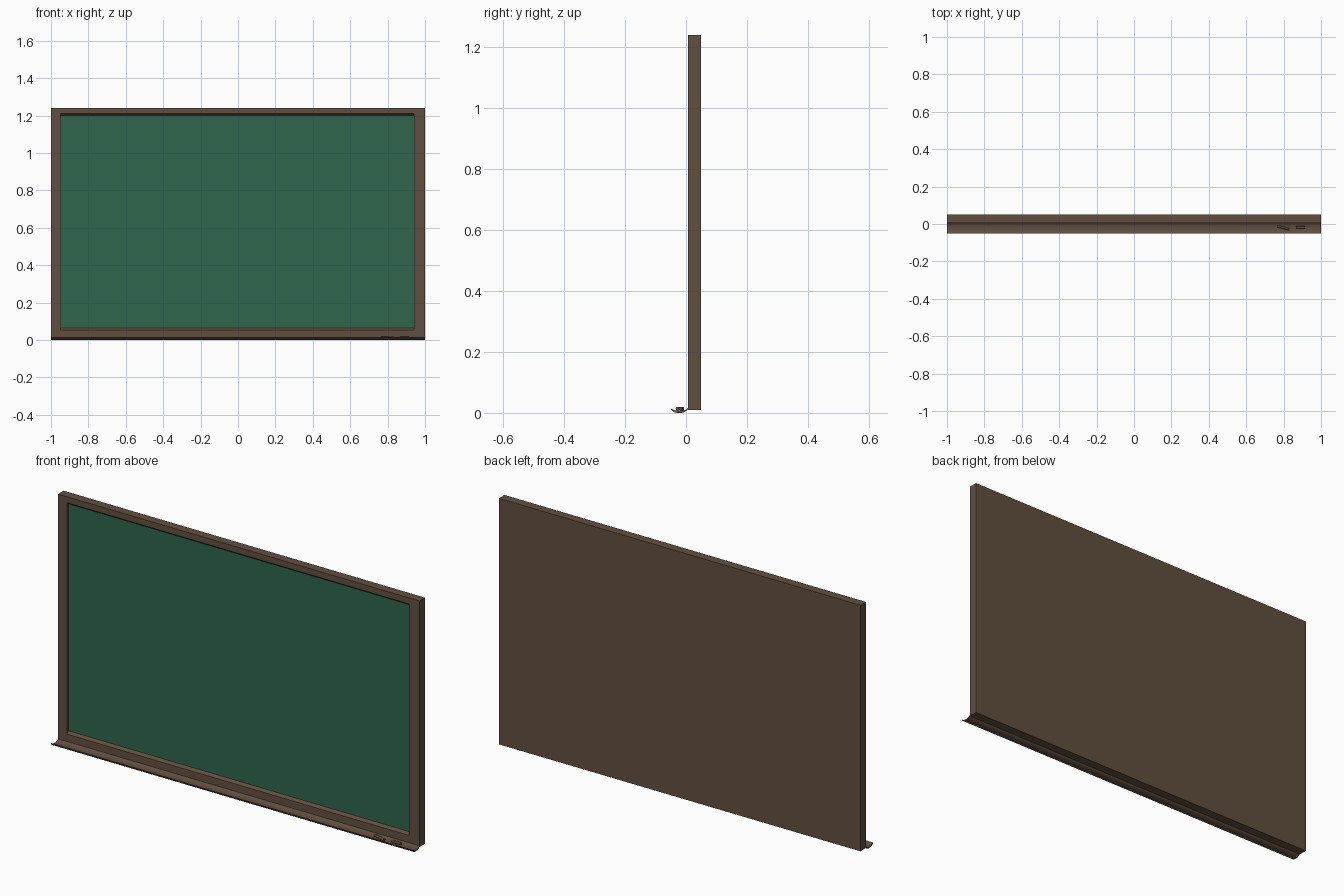
import bpy, math

if "Cube" in bpy.data.objects:
    bpy.data.objects.remove(bpy.data.objects["Cube"])


def material(name, rgb):
    m = bpy.data.materials.new(name)
    m.diffuse_color = (*rgb, 1)
    m.use_nodes = True
    m.node_tree.nodes["Principled BSDF"].inputs["Base Color"].default_value = m.diffuse_color
    return m


WOOD = material("brown wood", (0.120, 0.078, 0.051))
GREEN = material("board green", (0.029, 0.128, 0.070))


def prism(name, outline, place, a, b, mat):
    """Extrude a 2D outline from a to b; place(u, v, t) gives the 3D point."""
    n = len(outline)
    verts = [place(u, v, t) for t in (a, b) for u, v in outline]
    faces = [tuple(range(n)), tuple(range(2 * n - 1, n - 1, -1))]
    faces += [(i, i + n, (i + 1) % n + n, (i + 1) % n) for i in range(n)]
    me = bpy.data.meshes.new(name)
    me.from_pydata(verts, [], faces)
    me.materials.append(mat)
    ob = bpy.data.objects.new(name, me)
    bpy.context.collection.objects.link(ob)
    # consistent outward normals
    bpy.context.view_layer.objects.active = ob
    ob.select_set(True)
    bpy.ops.object.mode_set(mode='EDIT')
    bpy.ops.mesh.select_all(action='SELECT')
    bpy.ops.mesh.normals_make_consistent(inside=False)
    bpy.ops.object.mode_set(mode='OBJECT')
    ob.select_set(False)
    return ob


def along_x(u, v, t):
    return (t, u, v)


def box(name, x, y, z, mat):
    outline = [(y[0], z[0]), (y[1], z[0]), (y[1], z[1]), (y[0], z[1])]
    return prism(name, outline, along_x, x[0], x[1], mat)


F, S, B = 0.006, 0.018, 0.05      # frame front, writing surface, back
L, R = -0.95, 0.942               # opening sides

# Backing panel and writing surface
box("backing_panel", (L, R), (S + 0.004, B), (0.05, 1.21), WOOD)
box("writing_surface", (L, R), (S, S + 0.004), (0.06, 1.203), GREEN)

# Frame: plain side posts, rails with sloped inner edges
box("left_post", (-1, L), (F, B), (0.01, 1.24), WOOD)
box("right_post", (R, 1), (F, B), (0.01, 1.24), WOOD)
prism("top_rail", [(F, 1.24), (B, 1.24), (B, 1.2), (S, 1.2), (F, 1.21)],
      along_x, L, R, WOOD)
prism("bottom_rail", [(F, 0.01), (B, 0.01), (B, 0.065), (S, 0.065), (F, 0.053)],
      along_x, L, R, WOOD)

# Chalk tray: curved trough of constant thickness
upper, lower = [], []
for i in range(13):
    s = -1 + i / 6
    y = -0.022 + 0.028 * s
    upper.append((y, 0.007 + 0.009 * abs(s) ** 3))
    lower.append((y, 0.012 * abs(s) ** 3))
tray = prism("chalk_tray", upper + lower[::-1], along_x, -1, 1, WOOD)
bpy.context.view_layer.objects.active = tray
tray.select_set(True)
bpy.ops.object.shade_smooth_by_angle(angle=math.radians(35))
tray.select_set(False)

# Chalk sticks lying in the tray
for name, x, y, length, turn in (("chalk_long", 0.797, -0.02, 0.066, -14),
                                 ("chalk_short", 0.89, -0.018, 0.048, 0)):
    bpy.ops.mesh.primitive_cylinder_add(
        vertices=12, radius=0.006, depth=length, location=(x, y, 0.0135),
        rotation=(0, math.pi / 2, math.radians(turn)))
    ob = bpy.context.object
    ob.name = name
    ob.data.materials.append(WOOD)
    bpy.ops.object.shade_smooth_by_angle(angle=math.radians(40))
    ob.select_set(False)
